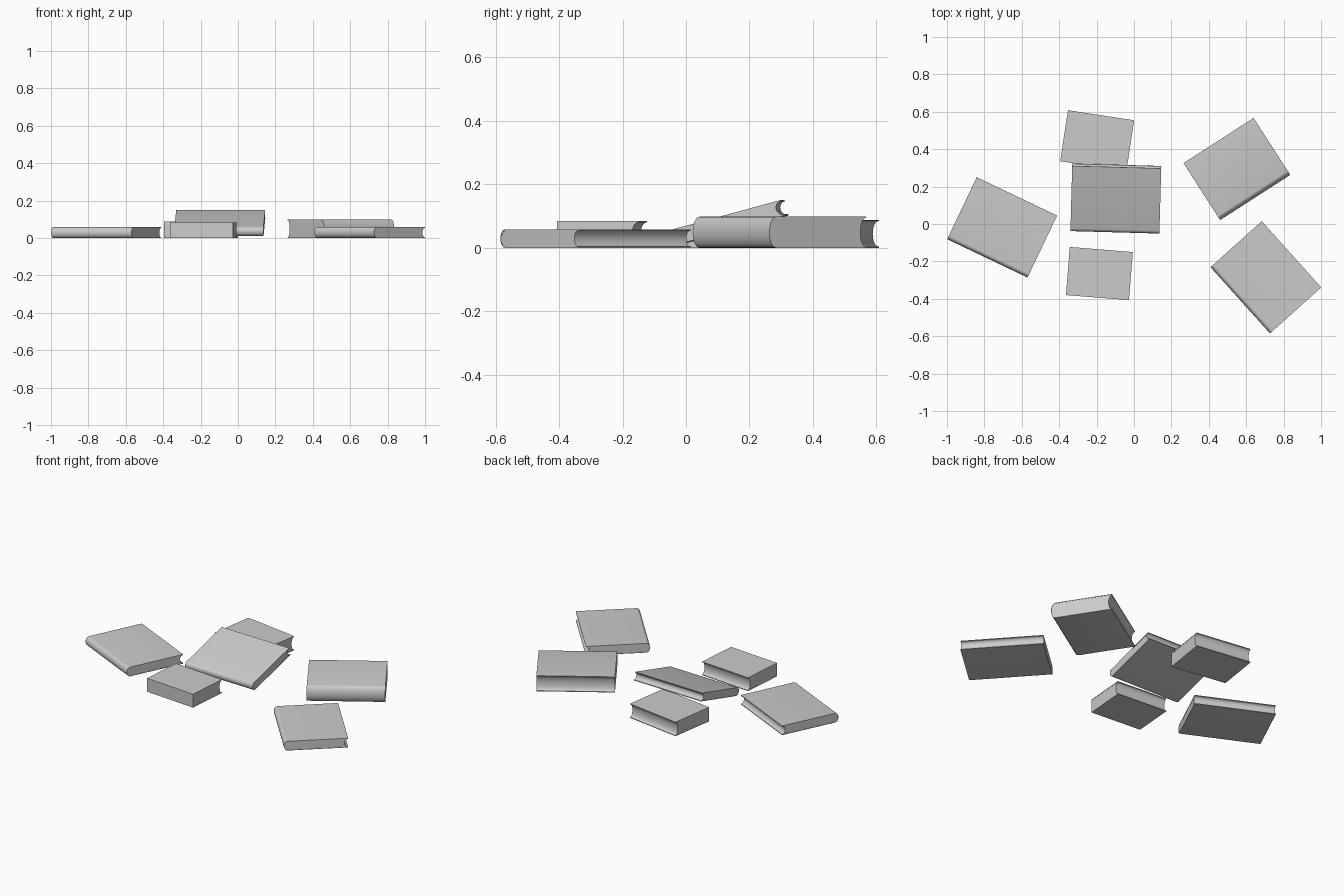
import bpy
import bmesh
from math import sin, cos, pi, radians

old = bpy.data.objects.get("Cube")
if old:
    bpy.data.objects.remove(old, do_unlink=True)

GREY = (0.6, 0.6, 0.6)
grey = bpy.data.materials.new("plain grey")
grey.use_nodes = True
grey.diffuse_color = (*GREY, 1)
grey.node_tree.nodes["Principled BSDF"].inputs["Base Color"].default_value = (*GREY, 1)

COVER = 0.004      # cover board thickness
HOLLOW = 0.018     # how far the page edge curves inward
STEPS = 12


def arc(y, bulge, low, high):
    """Half ellipse from low to high, pushed out towards -y."""
    mid, half = (low + high) / 2, (high - low) / 2
    return [(y - bulge * sin(pi * i / STEPS), mid - half * cos(pi * i / STEPS))
            for i in range(STEPS + 1)]


def extrude(name, profile, length, place, turn):
    """Extrude a y-z profile along x and put it in place."""
    bm = bmesh.new()
    face = bm.faces.new([bm.verts.new((-length / 2, y, z)) for y, z in profile])
    result = bmesh.ops.extrude_face_region(bm, geom=[face])
    moved = [g for g in result["geom"] if isinstance(g, bmesh.types.BMVert)]
    bmesh.ops.translate(bm, verts=moved, vec=(length, 0, 0))
    bmesh.ops.recalc_face_normals(bm, faces=bm.faces)
    mesh = bpy.data.meshes.new(name)
    bm.to_mesh(mesh)
    bm.free()
    mesh.materials.append(grey)
    obj = bpy.data.objects.new(name, mesh)
    bpy.context.collection.objects.link(obj)
    obj.location, obj.rotation_euler = place, turn
    bpy.ops.object.select_all(action="DESELECT")
    obj.select_set(True)
    bpy.context.view_layer.objects.active = obj
    bpy.ops.object.shade_smooth_by_angle(angle=radians(35))


def book(name, x, y, heading, length, depth, thick, bulge, z=0.0, tilt=0.0):
    place, turn = (x, y, z), (radians(tilt), 0, radians(heading))
    fore, back = depth / 2, -depth / 2 + bulge
    low, high = COVER, thick - COVER
    inner = max(bulge - COVER, 0)
    hinge = back if bulge > COVER else back + COVER
    # Cover: two boards joined by the spine
    outside = arc(back, bulge, 0, thick) if bulge else [(back, 0), (back, thick)]
    inside = arc(hinge, inner, low, high) if bulge else [(hinge, low), (hinge, high)]
    extrude(name + "_cover",
            [(fore, 0)] + outside + [(fore, thick), (fore, high)] + inside[::-1] + [(fore, low)],
            length, place, turn)
    # Pages: fill the cover, with a hollow fore edge
    hollow = arc(fore - COVER / 2, HOLLOW, low, high)
    extrude(name + "_pages", inside + hollow[::-1], length - COVER / 2, place, turn)


# Large books with rounded spines
book("left_book", -0.705, -0.018, -25.5, 0.476, 0.367, 0.058, 0.022)
book("leaning_book", -0.097, 0.14, -1.6, 0.476, 0.367, 0.05, 0.022, z=0.054, tilt=15.2)
book("thick_book", 0.55, 0.294, 32.8, 0.446, 0.362, 0.098, 0.026)
book("right_book", 0.705, -0.285, -48.1, 0.476, 0.368, 0.058, 0.022)

# Small books with flat spines
book("small_back_book", -0.197, 0.445, -8.7, 0.358, 0.276, 0.088, 0)
book("small_front_book", -0.185, -0.265, -4.6, 0.338, 0.258, 0.084, 0)
